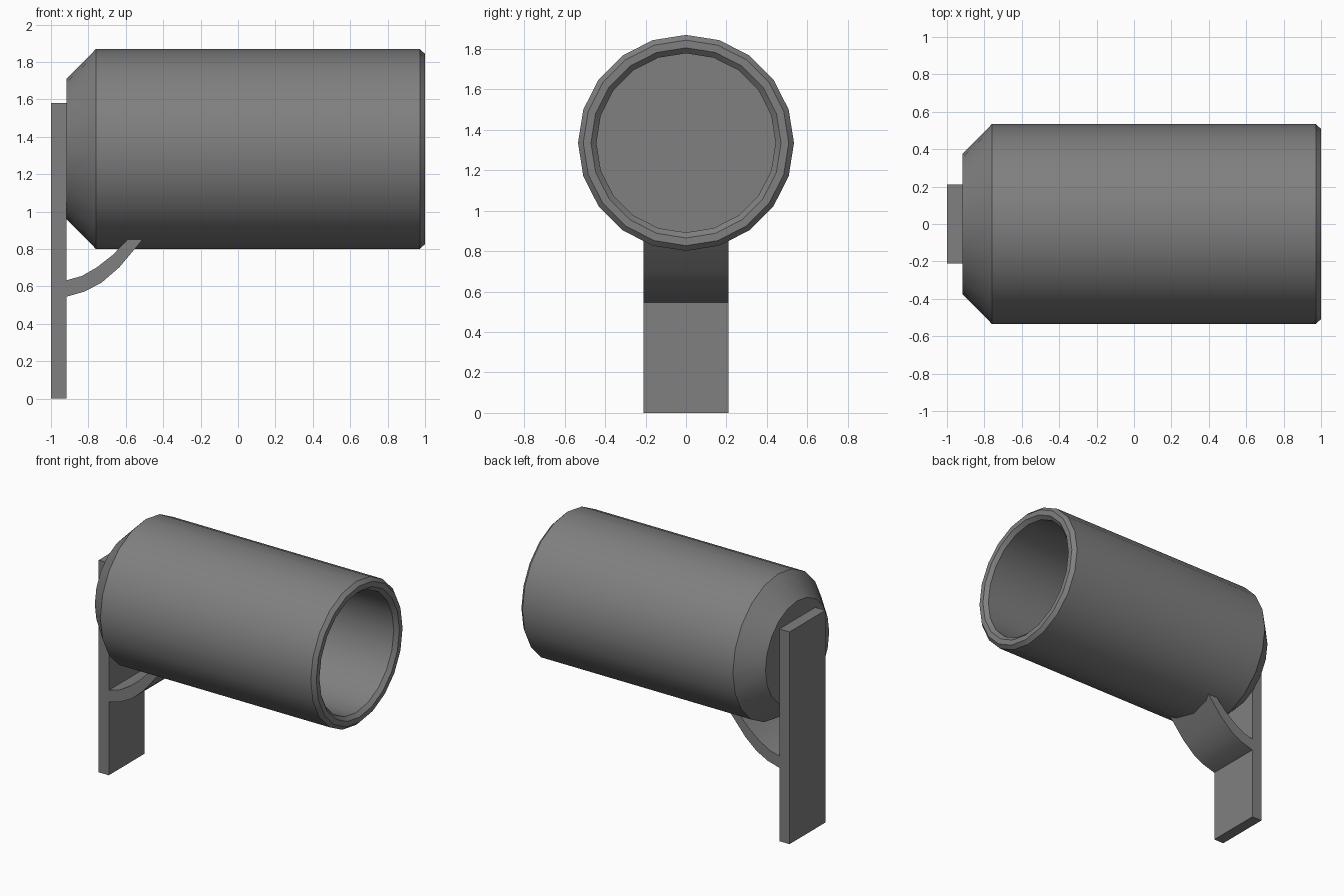
import bpy, bmesh, math

if "Cube" in bpy.data.objects:
    bpy.data.objects.remove(bpy.data.objects["Cube"])

CUP_Z = 1.335
HALF_W = 0.21

# dark grey for every part
GREY = bpy.data.materials.new("dark_grey")
GREY.diffuse_color = (0.215, 0.215, 0.215, 1)
GREY.use_nodes = True
GREY.node_tree.nodes["Principled BSDF"].inputs["Base Color"].default_value = GREY.diffuse_color


def finish(name, bm, smooth=False):
    bmesh.ops.recalc_face_normals(bm, faces=bm.faces)
    mesh = bpy.data.meshes.new(name)
    bm.to_mesh(mesh)
    bm.free()
    mesh.materials.append(GREY)
    ob = bpy.data.objects.new(name, mesh)
    bpy.context.collection.objects.link(ob)
    if smooth:
        bpy.ops.object.select_all(action='DESELECT')
        ob.select_set(True)
        bpy.context.view_layer.objects.active = ob
        bpy.ops.object.shade_smooth_by_angle(angle=math.radians(30))
    return ob


def lathe_x(name, profile, sides):
    """Closed solid of revolution about a level x axis, capped at both ends."""
    bm = bmesh.new()
    rings = []
    for x, r in profile:
        rings.append([bm.verts.new((x, r * math.sin(2 * math.pi * i / sides),
                                    CUP_Z + r * math.cos(2 * math.pi * i / sides)))
                      for i in range(sides)])
    for a, b in zip(rings, rings[1:]):
        for i in range(sides):
            j = (i + 1) % sides
            bm.faces.new((a[i], a[j], b[j], b[i]))
    bm.faces.new(rings[0])
    bm.faces.new(rings[-1])
    return finish(name, bm, True)


def extrude_y(name, outline, smooth=False):
    """Side outline in x, z given the width of the handle."""
    bm = bmesh.new()
    face = bm.faces.new([bm.verts.new((x, -HALF_W, z)) for x, z in outline])
    ext = bmesh.ops.extrude_face_region(bm, geom=[face])
    verts = [v for v in ext["geom"] if isinstance(v, bmesh.types.BMVert)]
    bmesh.ops.translate(bm, verts=verts, vec=(0, 2 * HALF_W, 0))
    return finish(name, bm, smooth)


# hollow cup: bevelled base, outer wall, chamfered rim, inner wall, flat floor
lathe_x("cup", [(-0.917, 0.375), (-0.76, 0.534), (0.973, 0.534), (1.0, 0.508),
                (1.0, 0.47), (0.973, 0.443), (-0.76, 0.443)], 20)

# flat upright bar behind the cup
extrude_y("upright_bar", [(-1, 0), (-0.917, 0), (-0.917, 1.58), (-1, 1.58)])

# curved brace from the bar to the underside of the cup
lower = [(-0.925, 0.543), (-0.82, 0.573), (-0.73, 0.62), (-0.635, 0.702), (-0.502, 0.86)]
upper = [(-0.58, 0.86), (-0.673, 0.766), (-0.755, 0.702), (-0.835, 0.656), (-0.925, 0.631)]
extrude_y("curved_brace", lower + upper, True)
